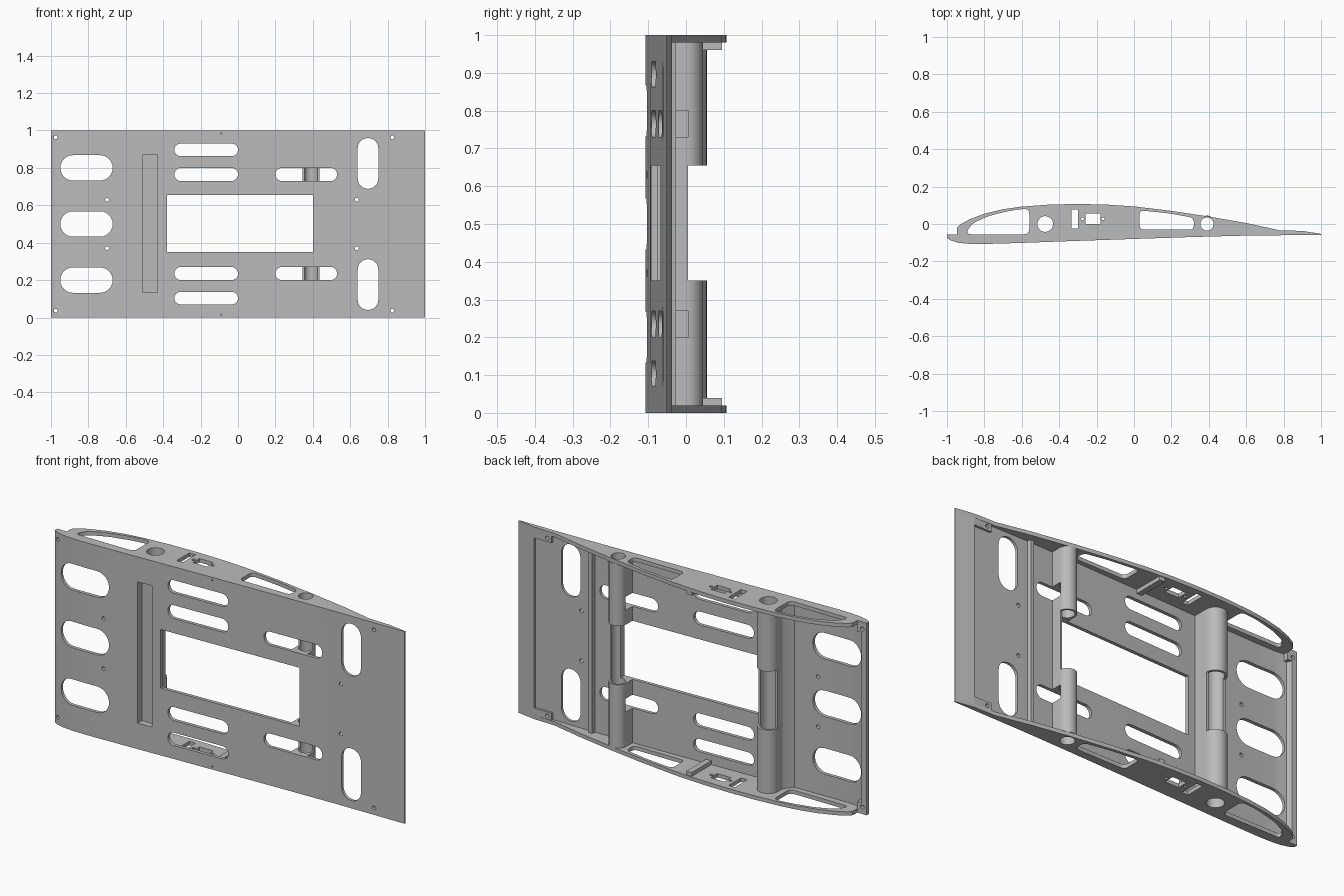
import bpy, bmesh, math
from mathutils import Vector

cube = bpy.data.objects.get("Cube")
if cube:
    bpy.data.objects.remove(cube)

grey = bpy.data.materials.new("light_grey")
grey.use_nodes = True
COLOUR = (0.5, 0.5, 0.5, 1)
grey.diffuse_color = COLOUR
grey.node_tree.nodes["Principled BSDF"].inputs["Base Color"].default_value = COLOUR


def prism(name, points, lo, hi, axis="z"):
    """Extrude a 2D outline along z (points are x, y) or along y (points are x, z)."""
    bm = bmesh.new()
    place = (lambda p: (p[0], p[1], lo)) if axis == "z" else (lambda p: (p[0], lo, p[1]))
    face = bm.faces.new([bm.verts.new(place(p)) for p in points])
    grown = bmesh.ops.extrude_face_region(bm, geom=[face])["geom"]
    shift = Vector((0, 0, hi - lo)) if axis == "z" else Vector((0, hi - lo, 0))
    bmesh.ops.translate(bm, vec=shift, verts=[v for v in grown if isinstance(v, bmesh.types.BMVert)])
    bmesh.ops.recalc_face_normals(bm, faces=bm.faces)
    mesh = bpy.data.meshes.new(name)
    bm.to_mesh(mesh)
    bm.free()
    mesh.materials.append(grey)
    obj = bpy.data.objects.new(name, mesh)
    bpy.context.collection.objects.link(obj)
    return obj


def rect(x0, x1, y0, y1):
    return [(x0, y0), (x1, y0), (x1, y1), (x0, y1)]


def circle(x, y, r, n=32):
    return [(x + r * math.cos(2 * math.pi * i / n), y + r * math.sin(2 * math.pi * i / n)) for i in range(n)]


def rounded(points, r, steps=6):
    """Round each corner of an outline with a quadratic fillet."""
    out = []
    pts = [Vector(p) for p in points]
    for i, p in enumerate(pts):
        a, b = pts[i - 1] - p, pts[(i + 1) % len(pts)] - p
        a = p + a.normalized() * min(r, a.length * 0.45)
        b = p + b.normalized() * min(r, b.length * 0.45)
        for k in range(steps + 1):
            t = k / steps
            out.append(tuple(a * (1 - t) ** 2 + p * 2 * t * (1 - t) + b * t * t))
    return out


def pill(x0, x1, z0, z1, n=12):
    """Slot outline with half-round ends along its longer side."""
    w, h = x1 - x0, z1 - z0
    r, cx, cz = min(w, h) / 2, (x0 + x1) / 2, (z0 + z1) / 2
    dx, dz = w / 2 - r, h / 2 - r
    start = -math.pi / 2 if w > h else 0
    out = []
    for side in (1, -1):
        for k in range(n + 1):
            a = start + math.pi * k / n + (0 if side == 1 else math.pi)
            out.append((cx + side * dx + r * math.cos(a), cz + side * dz + r * math.sin(a)))
    return out


def carve(obj, points, lo, hi, axis="z"):
    cutter = prism("cutter", points, lo, hi, axis)
    cutter.hide_render = True
    mod = obj.modifiers.new("cut", "BOOLEAN")
    mod.operation, mod.solver, mod.object = "DIFFERENCE", "EXACT", cutter
    bpy.context.view_layer.objects.active = obj
    bpy.ops.object.modifier_apply(modifier=mod.name)
    bpy.data.objects.remove(cutter)


def both(z0, z1):
    """A height span and its mirror about mid height."""
    return [(z0, z1), (1 - z1, 1 - z0)]


# Wing section outlines
lower = [(-1, -.075), (-.98, -.088), (-.94, -.1), (-.88, -.106), (-.8, -.107), (-.6, -.101),
         (-.3, -.09), (0, -.08), (.3, -.07), (.6, -.062), (1, -.058)]
upper = [(1, -.053), (.9, -.037), (.78, -.034), (.6, .005), (.4, .04), (.2, .07), (0, .094), (-.15, .104),
         (-.3, .107), (-.45, .104), (-.6, .093), (-.7, .079), (-.8, .055), (-.88, .025), (-.93, -.003),
         (-.945, -.02), (-.947, -.057), (-1, -.057)]
inner = [(1, -.053), (.9, -.037), (.9, -.049), (.6, -.046), (.3, -.053), (0, -.062), (-.3, -.072),
         (-.6, -.083), (-.8, -.088), (-.9, -.088), (-.96, -.082), (-.97, -.057), (-1, -.057)]

# Lower skin with its openings
skin = prism("lower_skin", lower + inner, .02, .98)
slots = [pill(-.95, -.67, z - .068, z + .068) for z in (.2, .5, .8)]
for span in both(.2, .27):
    slots += [pill(-.34, 0, *span), pill(.2, .53, *span)]
for span in both(.07, .137):
    slots.append(pill(-.34, 0, *span))
for span in both(.04, .312):
    slots.append(pill(.64, .75, *span))
slots.append(rect(-.38, .4, .35, .655))
for x, z in ((-.7, .37), (.635, .37), (.825, .037), (-.975, .037)):
    slots += [circle(x, z, .01, 12), circle(x, 1 - z, .01, 12)]
for outline in slots:
    carve(skin, outline, -.2, 0, "y")
carve(skin, rect(-.51, -.43, .135, .87), -.2, -.062, "y")

# End ribs with lightening holes
front_hole = rounded([(-.9, -.055), (-.56, -.055), (-.56, .083), (-.66, .072), (-.78, .042), (-.87, 0)], .03)
rear_hole = rounded([(.03, -.03), (.32, -.03), (.32, .033), (.18, .058), (.03, .073)], .025)
rib_holes = [front_hole, rear_hole, circle(-.475, 0, .042), circle(.39, 0, .035),
             rect(-.335, -.3, -.025, .078), rect(-.26, -.18, 0, .055),
             circle(-.275, .028, .008, 12), circle(-.165, .028, .008, 12)]
ribs = []
for name, (z0, z1) in zip(("bottom_rib", "top_rib"), both(0, .02)):
    rib = prism(name, lower + upper[:-1] + [upper[-1]], z0, z1)
    for outline in rib_holes:
        carve(rib, outline, z0 - .1, z1 + .1)
    carve(rib, circle(-.09, (z0 + z1) / 2 + (.005 if z0 < .5 else -.005), .004, 10), -.2, -.05, "y")
    ribs.append(rib)


def tube_outline(x, r, base_y, flare):
    """Round-backed tube blending down into the skin."""
    arc = [(x + r * math.cos(math.pi * i / 20), r * math.sin(math.pi * i / 20)) for i in range(21)]
    left = [(x - r, -.035), (x - r - flare * .3, -.055), (x - r - flare, base_y)]
    right = [(x + r, base_y)]
    return arc + left + right


# Spar tubes, opened along the middle bay
front_spar = prism("front_spar_tube", tube_outline(-.475, .055, -.085, .04), .02, .98)
rear_spar = prism("rear_spar_tube", tube_outline(.39, .045, -.058, .008), .02, .98)
for tube, x, r in ((front_spar, -.475, .042), (rear_spar, .39, .035)):
    carve(tube, circle(x, 0, r), -.1, 1.1)
    carve(tube, rect(x - .2, x + .2, .35, .655), .005, .2, "y")
carve(front_spar, rect(-.51, -.43, .135, .87), -.2, -.062, "y")
carve(rear_spar, rect(.2, .4, .35, .655), -.2, .2, "y")
for span in both(.2, .27):
    carve(rear_spar, rect(.2, .53, *span), -.2, .005, "y")

# Stiffening ridge behind the rear spar
ridge = prism("rear_ridge", [(.555, -.055), (.585, -.055), (.58, -.027), (.56, -.027)], .02, .98)

# Rib stiffeners and corner screw blocks at both ends
parts = [skin, front_spar, rear_spar, ridge] + ribs
for end, (z0, z1) in zip(("bottom", "top"), both(.02, .04)):
    parts.append(prism(end + "_rib_stiffener", rect(-.1, -.07, -.07, .095), z0, z1))
for end, (z0, z1) in zip(("bottom", "top"), both(.02, .057)):
    hole_z = .037 if end == "bottom" else .963
    for side, x0, x1, y0, y1, hx in (("trailing", .8, .9, -.055, -.037, .825),
                                     ("leading", -.97, -.945, -.09, -.057, -.975)):
        block = prism(end + "_" + side + "_screw_block", rect(x0, x1, y0, y1), z0, z1)
        carve(block, circle(hx, hole_z, .01, 12), -.2, .1, "y")
        parts.append(block)

# Smooth curved walls, keep edges sharp
for obj in bpy.context.view_layer.objects:
    obj.select_set(obj in parts)
bpy.context.view_layer.objects.active = skin
bpy.ops.object.shade_smooth_by_angle(angle=math.radians(25))
